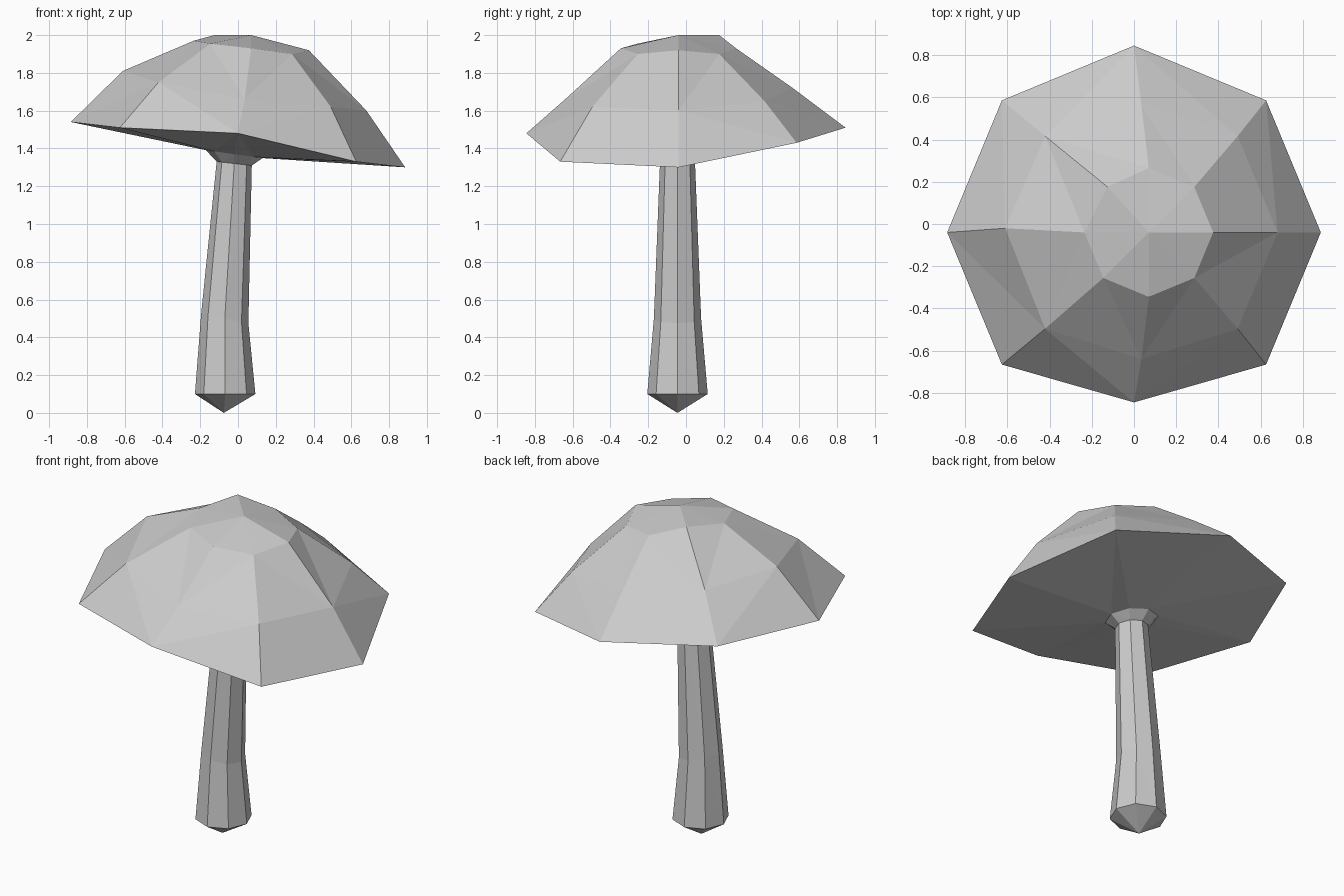
import bpy, bmesh
from math import cos, sin, pi

if "Cube" in bpy.data.objects:
    bpy.data.objects.remove(bpy.data.objects["Cube"])

SIDES = 8


def ring(cx, cy, r, heights, nudge=None):
    """Octagon ring from +x counter-clockwise, one height per corner."""
    pts = []
    for i, z in enumerate(heights):
        a = 2 * pi * i / SIDES
        dx, dy = (nudge or {}).get(i, (0, 0))
        pts.append((cx + r * cos(a) + dx, cy + r * sin(a) + dy, z))
    return pts


def tilted(cx, cy, r, z, slope):
    """Octagon ring whose height falls towards +x."""
    return ring(cx, cy, r, [z - slope * r * cos(2 * pi * i / SIDES) for i in range(SIDES)])


def loft(name, rings, start=None, end=None):
    """Skin successive rings, optionally closing each end with a point."""
    bm = bmesh.new()
    loops = [[bm.verts.new(p) for p in r] for r in rings]
    for a, b in zip(loops, loops[1:]):
        for i in range(SIDES):
            j = (i + 1) % SIDES
            bm.faces.new((a[i], b[i], b[j], a[j]))
    for tip, loop in ((start, loops[0]), (end, loops[-1])):
        if tip:
            v = bm.verts.new(tip)
            for i in range(SIDES):
                f = (v, loop[i], loop[(i + 1) % SIDES])
                bm.faces.new(f if tip is start else f[::-1])
    bmesh.ops.triangulate(bm, faces=bm.faces[:])
    me = bpy.data.meshes.new(name)
    bm.to_mesh(me)
    bm.free()
    ob = bpy.data.objects.new(name, me)
    bpy.context.collection.objects.link(ob)
    return ob


# Collar shared by the cap underside and the stem
collar = tilted(-0.02, -0.045, 0.15, 1.37, 0.14)

# Lopsided faceted cap, from crown to rim and back under to the collar
crown = ring(0.07, -0.04, 0.305, [1.92, 1.90, 1.93, 2.0, 1.97, 1.955, 1.93, 1.90],
             {3: (0.02, 0)})
shoulder = ring(0.035, -0.04, 0.645, [1.60, 1.65, 1.72, 1.78, 1.81, 1.75, 1.66, 1.62],
                {2: (0, -0.04), 4: (0, 0.02), 6: (0, 0.045)})
rim = ring(0, -0.04, 0.885, [1.30, 1.43, 1.51, 1.55, 1.54, 1.51, 1.48, 1.33],
           {6: (0, 0.08)})
loft("mushroom_cap", [crown, shoulder, rim, collar], start=(0.07, -0.04, 2.0))

# Leaning stem with a pointed foot
neck = tilted(-0.02, -0.045, 0.093, 1.32, 0.11)
middle = tilted(-0.07, -0.045, 0.125, 0.5, 0.2)
foot = tilted(-0.068, -0.045, 0.16, 0.1, 0)
loft("mushroom_stem", [collar, neck, middle, foot], end=(-0.075, -0.045, 0))
